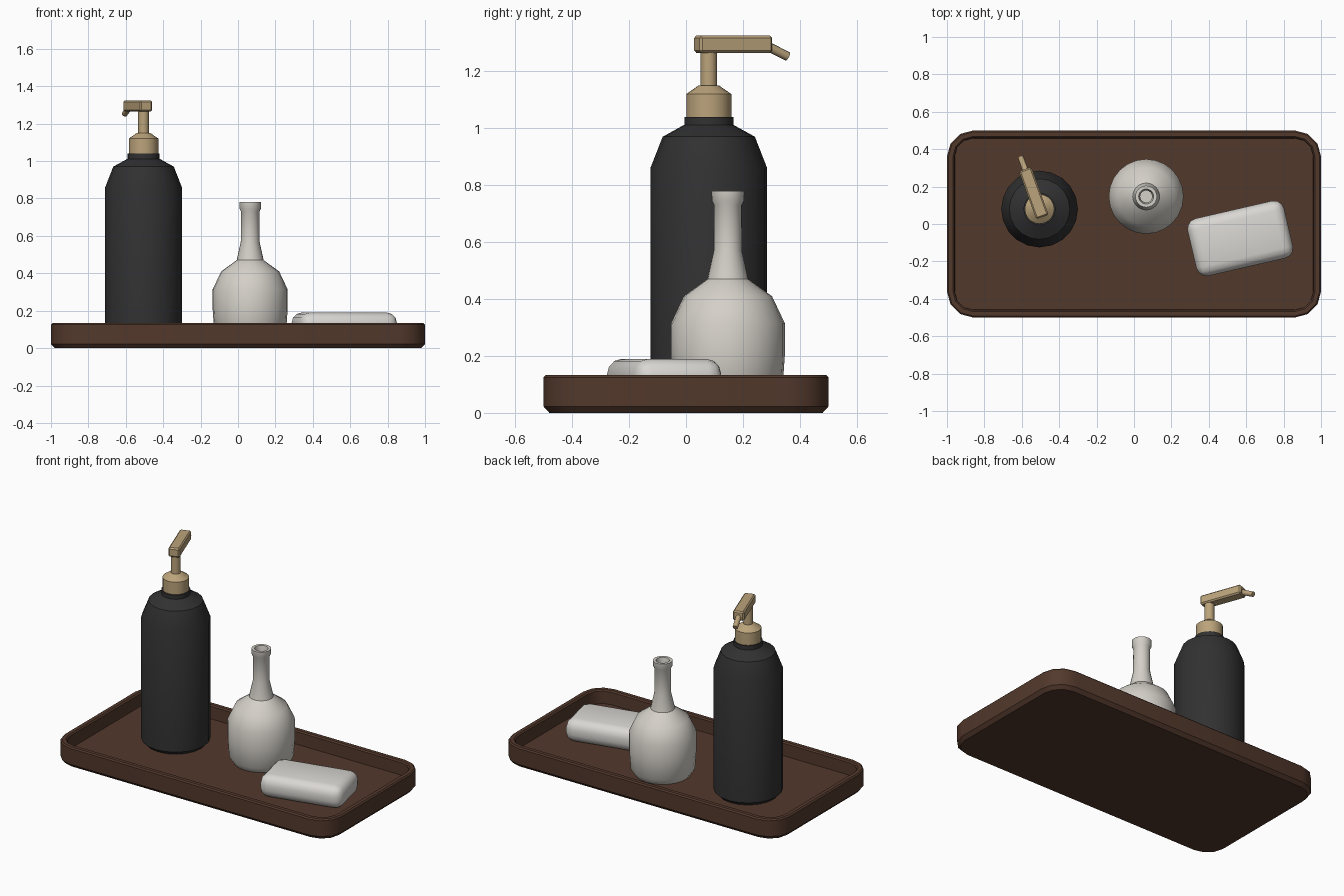
import bpy, bmesh, math
from mathutils import Vector, Matrix

if "Cube" in bpy.data.objects:
    bpy.data.objects.remove(bpy.data.objects["Cube"])


def material(name, rgb):
    m = bpy.data.materials.new(name)
    m.diffuse_color = (*rgb, 1)
    m.use_nodes = True
    m.node_tree.nodes["Principled BSDF"].inputs["Base Color"].default_value = m.diffuse_color
    return m


WOOD = material("dark_wood", (0.085, 0.040, 0.025))
CHARCOAL = material("charcoal", (0.031, 0.031, 0.032))
BRASS = material("brass", (0.50, 0.37, 0.20))
CERAMIC = material("ceramic", (0.66, 0.63, 0.58))
SOAP = material("soap_white", (0.70, 0.68, 0.65))
FLOOR = 0.045


def finish(bm, name, mat, angle=35):
    bmesh.ops.recalc_face_normals(bm, faces=bm.faces)
    me = bpy.data.meshes.new(name)
    bm.to_mesh(me)
    bm.free()
    me.materials.append(mat)
    ob = bpy.data.objects.new(name, me)
    bpy.context.collection.objects.link(ob)
    bpy.ops.object.select_all(action='DESELECT')
    ob.select_set(True)
    bpy.context.view_layer.objects.active = ob
    bpy.ops.object.shade_smooth_by_angle(angle=math.radians(angle))
    return ob


def loft(bm, loops):
    """Skin a stack of closed loops and cap both ends."""
    rings = [[bm.verts.new(p) for p in loop] for loop in loops]
    n = len(rings[0])
    for a, b in zip(rings, rings[1:]):
        for i in range(n):
            j = (i + 1) % n
            bm.faces.new((a[i], a[j], b[j], b[i]))
    bm.faces.new(rings[0])
    bm.faces.new(rings[-1])


def lathe(name, profile, x, y, sides, mat, angle=35):
    bm = bmesh.new()
    loft(bm, [[(x + r * math.cos(math.tau * i / sides),
                y + r * math.sin(math.tau * i / sides), z)
               for i in range(sides)] for r, z in profile])
    return finish(bm, name, mat, angle)


def rounded_rect(inset, z, hx=1.0, hy=0.5, rad=0.14, segs=3):
    pts = []
    for k, (sx, sy) in enumerate(((1, 1), (-1, 1), (-1, -1), (1, -1))):
        for s in range(segs + 1):
            a = math.pi / 2 * (k + s / segs)
            pts.append((sx * (hx - rad) + (rad - inset) * math.cos(a),
                        sy * (hy - rad) + (rad - inset) * math.sin(a), z))
    return pts


def soft_box(name, size, matrix, bevel, segs, mat):
    bm = bmesh.new()
    bmesh.ops.create_cube(bm, size=1, matrix=Matrix.Diagonal((*size, 1)))
    bmesh.ops.bevel(bm, geom=bm.edges[:], offset=bevel, segments=segs,
                    profile=0.5, affect='EDGES')
    bm.transform(matrix)
    return finish(bm, name, mat)


# Tray: outside wall, rim, inside wall, floor
bm = bmesh.new()
loft(bm, [rounded_rect(i, z) for i, z in (
    (0.02, 0), (0, 0.022), (0, 0.125), (0.008, 0.133),
    (0.032, 0.133), (0.04, 0.125), (0.042, FLOOR))])
finish(bm, "tray", WOOD)

# Soap dispenser: bottle, collar, pump
BX, BY = -0.505, 0.08
lathe("dispenser_bottle", [(0.18, FLOOR), (0.205, 0.07), (0.205, 0.86),
                           (0.162, 0.97), (0.086, 1.012), (0.086, 1.04)],
      BX, BY, 20, CHARCOAL)
lathe("pump_collar", [(0.079, 1.038), (0.079, 1.12), (0.036, 1.15)],
      BX, BY, 20, BRASS)
lathe("pump_stem", [(0.029, 1.14), (0.029, 1.27)], BX, BY, 14, BRASS)

# Pump head and drooping spout, turned about the stem
turn = Matrix.Translation((BX, BY, 0)) @ Matrix.Rotation(math.radians(20), 4, 'Z')
soft_box("pump_head", (0.07, 0.272, 0.06),
         turn @ Matrix.Translation((0, 0.091, 1.295)), 0.008, 1, BRASS)
start, end = Vector((0, 0.205, 1.295)), Vector((0, 0.295, 1.252))
bm = bmesh.new()
bmesh.ops.create_cone(bm, cap_ends=True, segments=10, radius1=0.017,
                      radius2=0.016, depth=(end - start).length)
bm.transform(turn @ Matrix.Translation((start + end) / 2)
             @ (end - start).to_track_quat('Z', 'Y').to_matrix().to_4x4())
finish(bm, "pump_spout", BRASS, 40)

# Bud vase with an open neck
lathe("bud_vase", [(0.165, FLOOR), (0.192, 0.085), (0.2, 0.2), (0.2, 0.315),
                   (0.155, 0.41), (0.072, 0.47), (0.05, 0.57), (0.049, 0.73),
                   (0.057, 0.745), (0.058, 0.78), (0.04, 0.78),
                   (0.032, 0.74), (0.032, 0.50)],
      0.065, 0.147, 24, CERAMIC)

# Soap bar
soft_box("soap_bar", (0.53, 0.315, 0.145),
         Matrix.Translation((0.568, -0.077, FLOOR + 0.0725))
         @ Matrix.Rotation(math.radians(13), 4, 'Z'), 0.055, 3, SOAP)
